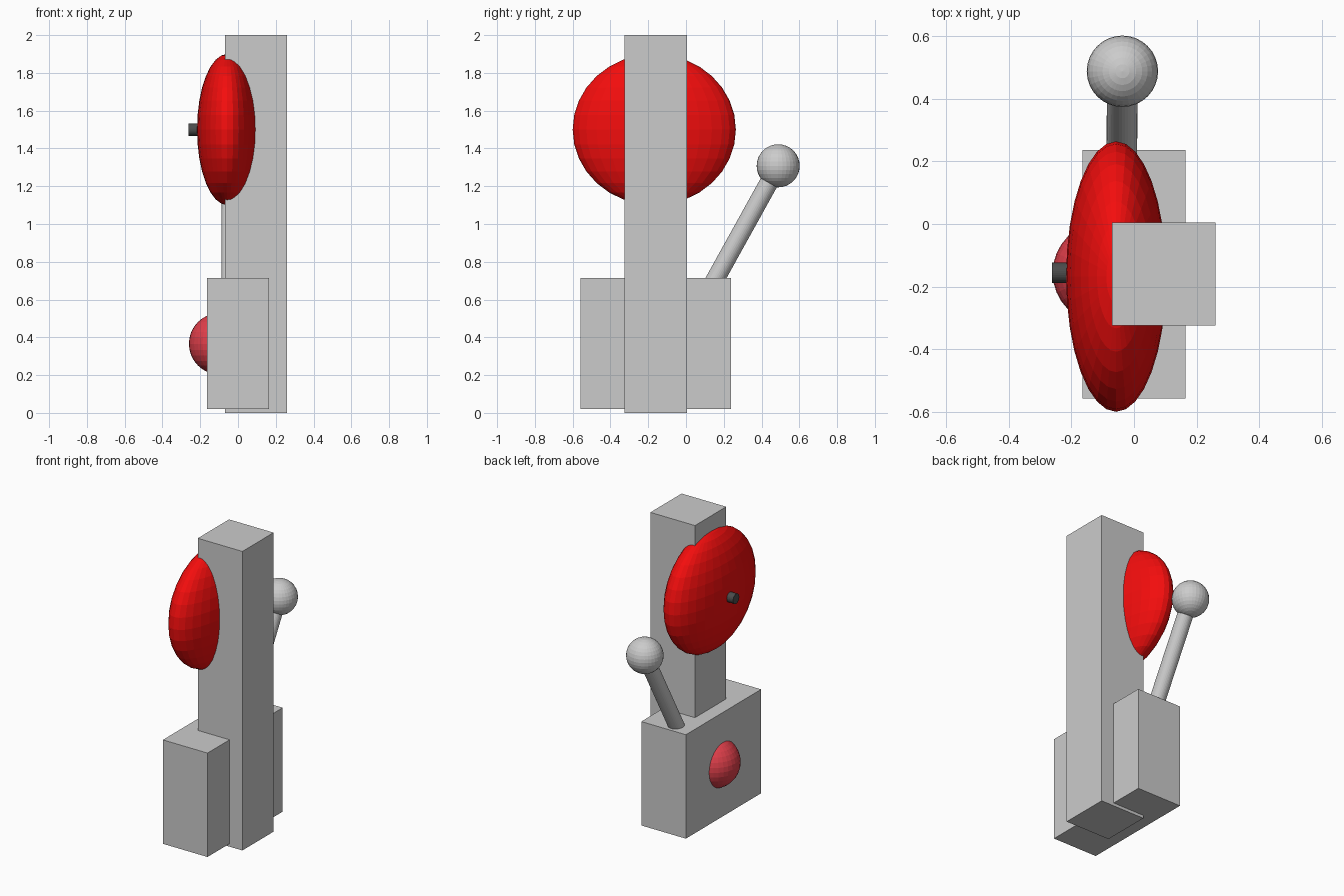
import bpy
from mathutils import Vector

if "Cube" in bpy.data.objects:
    bpy.data.objects.remove(bpy.data.objects["Cube"])


def material(name, r, g, b):
    mat = bpy.data.materials.new(name)
    mat.diffuse_color = (r, g, b, 1)
    mat.use_nodes = True
    mat.node_tree.nodes["Principled BSDF"].inputs["Base Color"].default_value = mat.diffuse_color
    return mat


def finish(name, mat=None):
    obj = bpy.context.object
    obj.name = name
    if mat:
        obj.data.materials.append(mat)
    return obj


def box(name, lo, hi):
    lo, hi = Vector(lo), Vector(hi)
    bpy.ops.mesh.primitive_cube_add(size=1, location=(lo + hi) / 2)
    obj = finish(name)
    obj.scale = hi - lo
    return obj


def ball(name, centre, radii, mat=None):
    bpy.ops.mesh.primitive_uv_sphere_add(segments=32, ring_count=16, radius=1, location=centre)
    obj = finish(name, mat)
    obj.scale = radii
    return obj


def rod(name, start, end, radius, mat=None):
    start, end = Vector(start), Vector(end)
    axis = end - start
    bpy.ops.mesh.primitive_cylinder_add(
        vertices=32, radius=radius, depth=axis.length, location=(start + end) / 2,
        rotation=axis.to_track_quat('Z', 'Y').to_euler())
    return finish(name, mat)


red = material("bell_red", 0.9, 0.004, 0.004)
pale_red = material("button_red", 0.75, 0.05, 0.07)
dark = material("dark_grey", 0.07, 0.07, 0.07)

# Upright post and the housing it passes through
box("post", (-0.07, -0.325, 0), (0.26, 0.005, 2))
box("housing", (-0.165, -0.558, 0.02), (0.165, 0.237, 0.715))

# Bell dome with its centre pin
ball("bell", (-0.057, -0.168, 1.5), (0.16, 0.432, 0.4), red)
rod("bell_pin", (-0.262, -0.156, 1.5), (-0.1, -0.156, 1.5), 0.033, dark)

# Round button sunk into the housing side
ball("button", (-0.097, -0.156, 0.366), (0.163, 0.163, 0.163), pale_red)

# Leaning lever with a ball knob
knob = (-0.037, 0.488, 1.308)
rod("lever", (-0.04, 0.09, 0.59), knob, 0.049)
ball("lever_knob", knob, (0.114, 0.114, 0.114))
